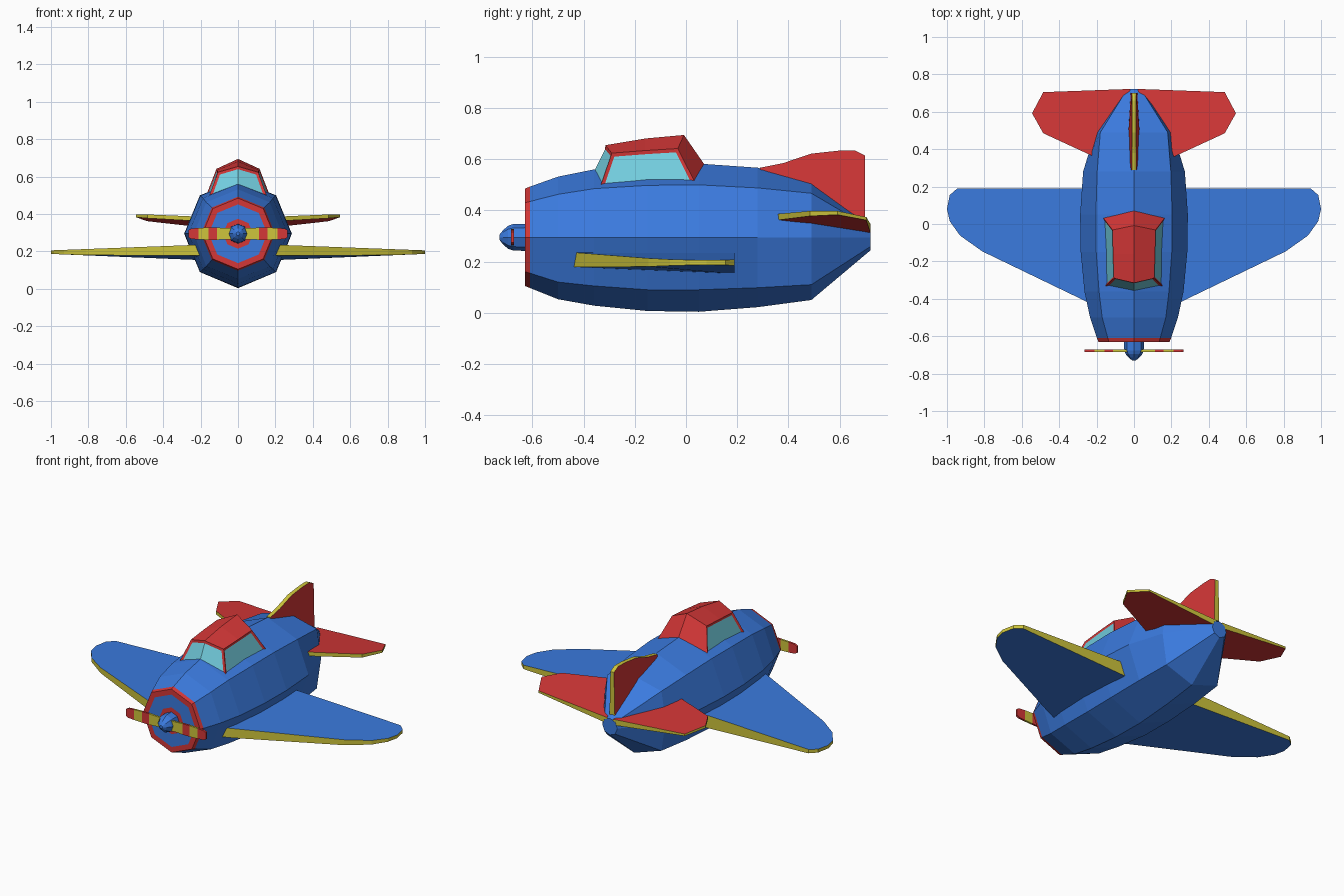
import bpy, bmesh, math

if "Cube" in bpy.data.objects:
    bpy.data.objects.remove(bpy.data.objects["Cube"])


def material(name, rgb):
    m = bpy.data.materials.new(name)
    m.diffuse_color = (*rgb, 1.0)
    m.use_nodes = True
    m.node_tree.nodes["Principled BSDF"].inputs["Base Color"].default_value = m.diffuse_color
    return m


BLUE = material("blue", (0.043, 0.195, 0.73))
RED = material("red", (0.66, 0.038, 0.038))
YELLOW = material("yellow", (0.62, 0.56, 0.045))
GLASS = material("pale_cyan", (0.17, 0.61, 0.73))


def finish(name, bm, mats, mirror=False):
    bmesh.ops.recalc_face_normals(bm, faces=bm.faces)
    mesh = bpy.data.meshes.new(name)
    bm.to_mesh(mesh)
    bm.free()
    for m in mats:
        mesh.materials.append(m)
    obj = bpy.data.objects.new(name, mesh)
    bpy.context.collection.objects.link(obj)
    if mirror:
        obj.modifiers.new("mirror", 'MIRROR').use_axis[0] = True
    return obj


def loft(name, rings, mats, band_mats):
    """Join equal rings of points with quads and cap both ends."""
    bm = bmesh.new()
    vs = [[bm.verts.new(p) for p in ring] for ring in rings]
    n = len(vs[0])
    for i in range(len(vs) - 1):
        for k in range(n):
            j = (k + 1) % n
            f = bm.faces.new((vs[i][k], vs[i][j], vs[i + 1][j], vs[i + 1][k]))
            f.material_index = band_mats.get(i, 0)
    bm.faces.new(vs[0])
    bm.faces.new(vs[-1])
    return finish(name, bm, mats)


def slab(name, lower, upper, mats, mirror=False):
    """Closed plate between two outlines; the rim takes the second material."""
    bm = bmesh.new()
    a = [bm.verts.new(p) for p in lower]
    b = [bm.verts.new(p) for p in upper]
    bm.faces.new(a)
    bm.faces.new(b)
    for k in range(len(a)):
        j = (k + 1) % len(a)
        bm.faces.new((a[k], a[j], b[j], b[k])).material_index = 1
    return finish(name, bm, mats, mirror)


CZ = 0.295


def body_ring(y, side, diag, top, high, low, bottom):
    return [(0, y, top), (diag, y, high), (side, y, CZ), (diag, y, low),
            (0, y, bottom), (-diag, y, low), (-side, y, CZ), (-diag, y, high)]


def round_ring(y, r):
    d = r * math.sqrt(0.5)
    return body_ring(y, r, d, CZ + r, CZ + d, CZ - d, CZ - r)


# Fuselage with painted rings on the nose
fuselage = [round_ring(-0.63, r) for r in (0.04, 0.08, 0.157, 0.19)] + [
    round_ring(-0.61, 0.198),
    body_ring(-0.50, 0.235, 0.17, 0.532, 0.463, 0.12, 0.053),
    body_ring(-0.36, 0.265, 0.187, 0.56, 0.485, 0.105, 0.028),
    body_ring(-0.15, 0.285, 0.202, 0.582, 0.498, 0.09, 0.007),
    body_ring(0.05, 0.288, 0.204, 0.583, 0.5, 0.09, 0.004),
    body_ring(0.28, 0.272, 0.197, 0.567, 0.488, 0.098, 0.022),
    body_ring(0.49, 0.208, 0.18, 0.51, 0.467, 0.11, 0.05),
    round_ring(0.722, 0.05)]
loft("fuselage", fuselage, [BLUE, RED], {0: 1, 2: 1, 3: 1})

# Spinner
spin = [(-0.62, 0.053), (-0.675, 0.052), (-0.695, 0.045), (-0.715, 0.028), (-0.729, 0.01)]
loft("spinner", [round_ring(y, r) for y, r in spin], [BLUE], {})

# Striped propeller
half = [(0.07, 0.03), (0.112, 0.033), (0.158, 0.033), (0.21, 0.031), (0.25, 0.028), (0.265, 0.02)]
stations = [(-x, h) for x, h in reversed(half)] + half
blade = [[(x, -0.672, CZ - h), (x, -0.684, CZ - h),
          (x, -0.684, CZ + h), (x, -0.672, CZ + h)] for x, h in stations]
loft("propeller", blade, [RED, YELLOW], {2: 1, 4: 1, 5: 1, 6: 1, 8: 1})

# Main wings
wing = [(0.15, -0.46), (0.25, -0.417), (0.81, -0.147), (0.93, -0.062), (0.985, 0.015),
        (1.0, 0.08), (0.985, 0.155), (0.945, 0.19), (0.15, 0.19)]


def wing_low(x, y):
    root = 0.18 - 0.028 * min(1, (y + 0.46) / 0.4)
    return root + (0.187 - root) * (x - 0.15) / 0.85


slab("wings", [(x, y, wing_low(x, y)) for x, y in wing],
     [(x, y, 0.238 - 0.032 * (x - 0.15) / 0.85) for x, y in wing], [BLUE, YELLOW], True)

# Tailplane: x, y, lower z, upper z
tail = [(0.12, 0.32, 0.36, 0.385), (0.225, 0.365, 0.363, 0.387), (0.485, 0.485, 0.378, 0.398),
        (0.545, 0.592, 0.383, 0.398), (0.485, 0.705, 0.362, 0.374), (0.02, 0.722, 0.31, 0.345)]
slab("tailplane", [(x, y, a) for x, y, a, b in tail],
     [(x, y, b) for x, y, a, b in tail], [RED, YELLOW], True)

# Fin, thicker toward its base: y, z, half thickness
fin = [(0.29, 0.567, 0.012), (0.38, 0.585, 0.012), (0.49, 0.622, 0.012), (0.60, 0.634, 0.012),
       (0.66, 0.635, 0.012), (0.70, 0.615, 0.012), (0.70, 0.33, 0.018), (0.49, 0.48, 0.03),
       (0.29, 0.54, 0.022)]
slab("fin", [(-t, y, z) for y, z, t in fin], [(t, y, z) for y, z, t in fin], [RED, YELLOW])

# Canopy shell with inset glass
bm = bmesh.new()


def pair(x, y, z):
    return [bm.verts.new((s * x, y, z)) for s in (-1, 1)]


def point(y, z):
    return bm.verts.new((0, y, z))


ridge_f, ridge_m, ridge_r = point(-0.315, 0.655), point(-0.16, 0.681), point(-0.008, 0.695)
nose, back = point(-0.375, 0.537), point(0.075, 0.575)
sh_f, sh_r = pair(0.108, -0.29, 0.624), pair(0.115, -0.032, 0.642)
sh_m = pair(0.113, -0.16, 0.634)
low_f, low_r = pair(0.155, -0.335, 0.494), pair(0.168, 0.037, 0.505)
front, sides = [], []
for s in (0, 1):
    bm.faces.new((ridge_f, ridge_m, sh_m[s], sh_f[s]))
    bm.faces.new((ridge_m, ridge_r, sh_r[s], sh_m[s]))
    bm.faces.new((ridge_r, back, low_r[s], sh_r[s]))
    front.append(bm.faces.new((ridge_f, sh_f[s], low_f[s], nose)))
    sides.append(bm.faces.new((sh_f[s], sh_m[s], sh_r[s], low_r[s], low_f[s])))
bm.faces.new((nose, low_f[1], low_r[1], back, low_r[0], low_f[0]))
bmesh.ops.recalc_face_normals(bm, faces=bm.faces)
bmesh.ops.inset_region(bm, faces=front, thickness=0.014, depth=-0.006, use_even_offset=True)
bmesh.ops.inset_individual(bm, faces=sides, thickness=0.013, depth=-0.006, use_even_offset=True)
for f in front + sides:
    f.material_index = 1
finish("canopy", bm, [RED, GLASS])
